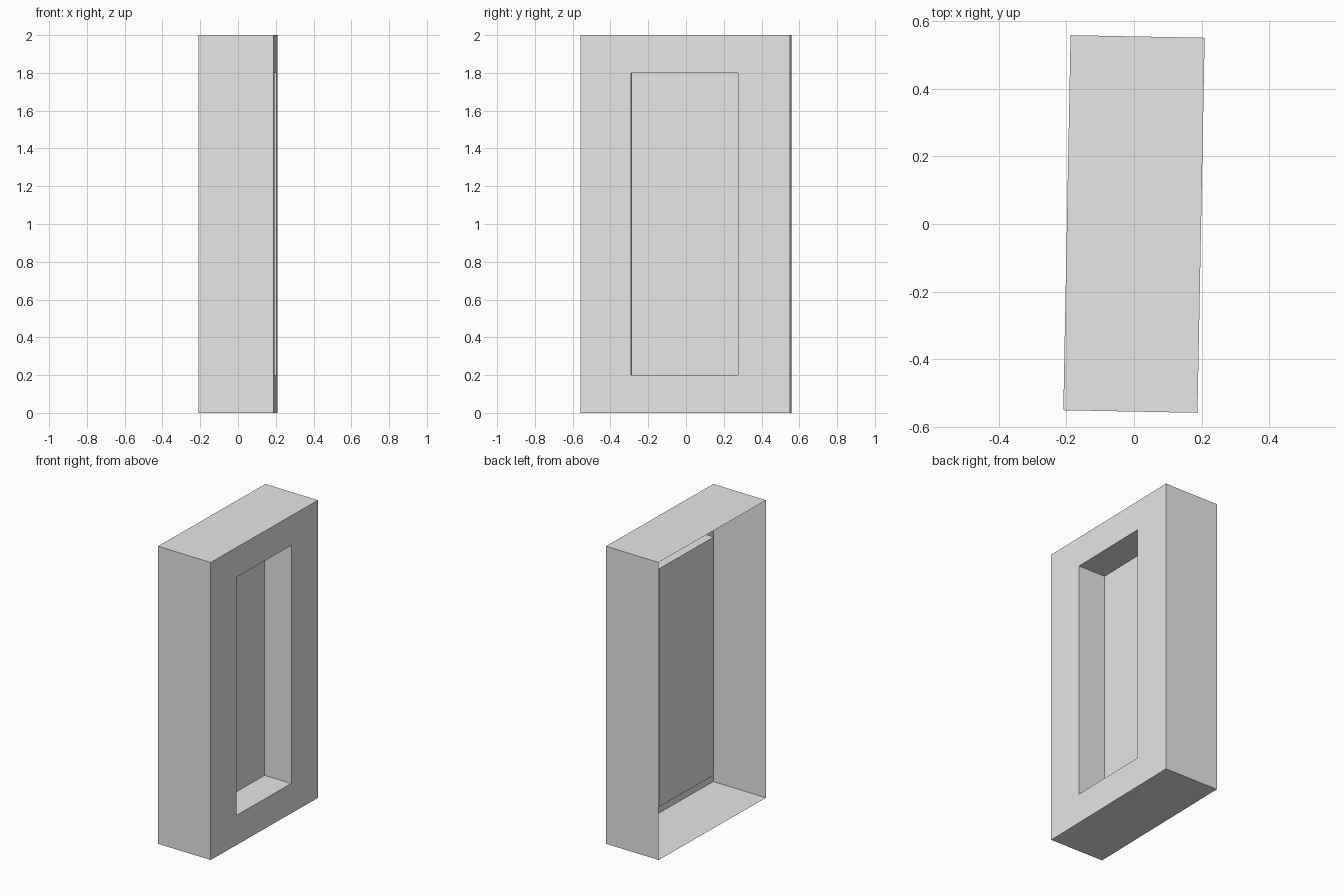
import bpy, bmesh, math
from mathutils import Matrix

old = bpy.data.objects.get("Cube")
if old:
    bpy.data.objects.remove(old)

HALF_X, HALF_Y, HEIGHT = 0.1985, 0.555, 2.0
NICHE_Y, NICHE_SHIFT, NICHE_Z = 0.2825, -0.004, 0.8
NICHE_DEPTH = 0.2

# Single plain grey
grey = bpy.data.materials.new("plain_grey")
grey.use_nodes = True
colour = (0.8, 0.8, 0.8, 1.0)
grey.diffuse_color = colour
grey.node_tree.nodes["Principled BSDF"].inputs["Base Color"].default_value = colour

# Upright shell, open on the -x side
bm = bmesh.new()
size = Matrix.Diagonal((2 * HALF_X, 2 * HALF_Y, HEIGHT, 1))
bmesh.ops.create_cube(bm, size=1, matrix=Matrix.Translation((0, 0, HEIGHT / 2)) @ size)
bm.normal_update()
open_side = [f for f in bm.faces if f.normal.x < -0.9]
bmesh.ops.delete(bm, geom=open_side, context='FACES_ONLY')

# Niche opening in the +x wall
wall = next(f for f in bm.faces if f.normal.x > 0.9)
bmesh.ops.inset_individual(bm, faces=[wall], thickness=0.1)
for v in wall.verts:
    v.co.y = math.copysign(NICHE_Y, v.co.y) + NICHE_SHIFT
    v.co.z = HEIGHT / 2 + math.copysign(NICHE_Z, v.co.z - HEIGHT / 2)

# Sink the niche panel to mid depth
panel = bmesh.ops.extrude_discrete_faces(bm, faces=[wall])["faces"][0]
bmesh.ops.translate(bm, verts=panel.verts, vec=(-NICHE_DEPTH, 0, 0))

mesh = bpy.data.meshes.new("niche_wall_block")
bm.to_mesh(mesh)
bm.free()
mesh.materials.append(grey)
block = bpy.data.objects.new("niche_wall_block", mesh)
block.rotation_euler.z = math.radians(-1.1)
bpy.context.collection.objects.link(block)
